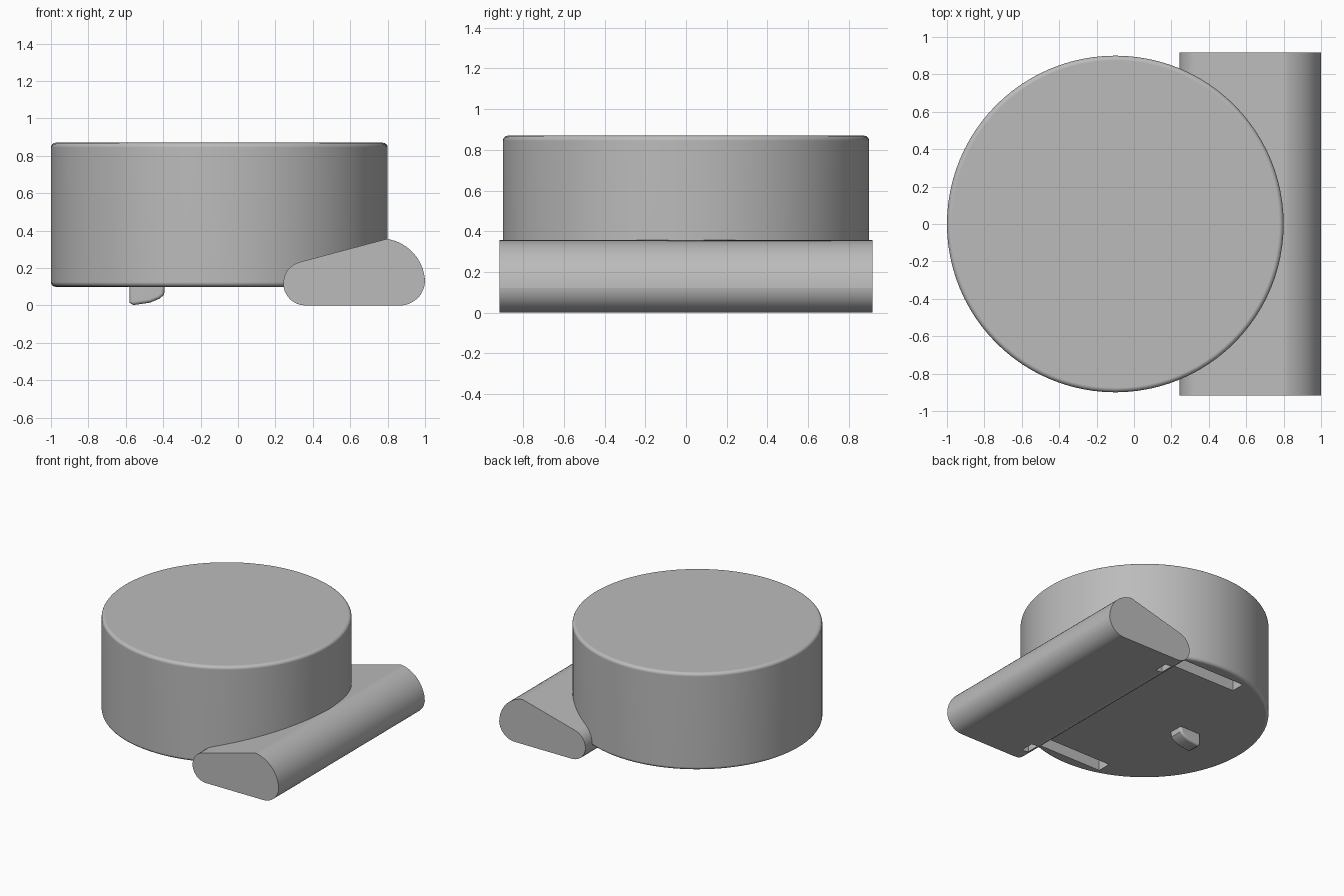
import bpy, bmesh
from math import sin, cos, radians

if "Cube" in bpy.data.objects:
    bpy.data.objects.remove(bpy.data.objects["Cube"])

# Single grey plastic
grey = bpy.data.materials.new("plain grey")
grey.use_nodes = True
grey.diffuse_color = (0.5, 0.5, 0.5, 1)
grey.node_tree.nodes["Principled BSDF"].inputs["Base Color"].default_value = (0.5, 0.5, 0.5, 1)


def arc(cx, cz, r, start, end, steps=12):
    angles = [radians(start + (end - start) * i / steps) for i in range(steps + 1)]
    return [(cx + r * cos(a), cz + r * sin(a)) for a in angles]


def prism(name, profile, half_width):
    """Extrude an x-z profile symmetrically along y."""
    bm = bmesh.new()
    face = bm.faces.new([bm.verts.new((x, -half_width, z)) for x, z in profile])
    new = bmesh.ops.extrude_face_region(bm, geom=[face])["geom"]
    verts = [v for v in new if isinstance(v, bmesh.types.BMVert)]
    bmesh.ops.translate(bm, vec=(0, 2 * half_width, 0), verts=verts)
    bmesh.ops.recalc_face_normals(bm, faces=bm.faces)
    mesh = bpy.data.meshes.new(name)
    bm.to_mesh(mesh)
    bm.free()
    obj = bpy.data.objects.new(name, mesh)
    bpy.context.collection.objects.link(obj)
    return obj


def slot_cutters(x0, x1, z0, z1):
    """Mirrored pair of boxes near the two sides."""
    cutters = []
    for side in (-1, 1):
        bpy.ops.mesh.primitive_cube_add(size=1, location=((x0 + x1) / 2, side * 0.755, (z0 + z1) / 2))
        box = bpy.context.object
        box.name = "slot_cutter"
        box.scale = (x1 - x0, 0.11, z1 - z0)
        box.hide_render = True
        cutters.append(box)
    bpy.context.view_layer.update()
    return cutters


def finish(obj, bevel, cutters=()):
    """Round the rims, cut the slots, then shade smooth."""
    obj.data.materials.append(grey)
    bpy.ops.object.select_all(action='DESELECT')
    obj.select_set(True)
    bpy.context.view_layer.objects.active = obj
    mod = obj.modifiers.new("rim", 'BEVEL')
    mod.width, mod.segments = bevel, 4
    mod.limit_method, mod.angle_limit = 'ANGLE', radians(60)
    for cutter in cutters:
        cut = obj.modifiers.new("slot", 'BOOLEAN')
        cut.operation, cut.solver, cut.object = 'DIFFERENCE', 'EXACT', cutter
    for m in list(obj.modifiers):
        bpy.ops.object.modifier_apply(modifier=m.name)
    bpy.ops.object.shade_smooth_by_angle(angle=radians(35))
    obj.modifiers.new("clean shading", 'WEIGHTED_NORMAL').keep_sharp = True
    for cutter in cutters:
        bpy.data.objects.remove(cutter)


# Round drum body with two recessed slots underneath
bpy.ops.mesh.primitive_cylinder_add(vertices=96, radius=0.9, depth=0.77, location=(-0.1, 0, 0.485))
drum = bpy.context.object
drum.name = "drum_body"
finish(drum, 0.025, slot_cutters(-0.35, 0.22, 0.0, 0.25))

# Long wedge-shaped foot bar with rounded edges
profile = (arc(0.36, 0.118, 0.118, 270, 105)
           + arc(0.762, 0.12, 0.238, 82, 0)
           + arc(0.865, 0.135, 0.135, -5, -90))
bar = prism("foot_bar", profile, 0.917)
finish(bar, 0.03, slot_cutters(0.32, 0.38, -0.1, 0.08))

# Small hooked peg under the drum
peg = prism("bottom_peg", [(-0.58, 0.12), (-0.58, 0.015), (-0.56, 0.002), (-0.47, 0.015),
                           (-0.42, 0.036), (-0.395, 0.058), (-0.39, 0.12)], 0.06)
finish(peg, 0.018)
